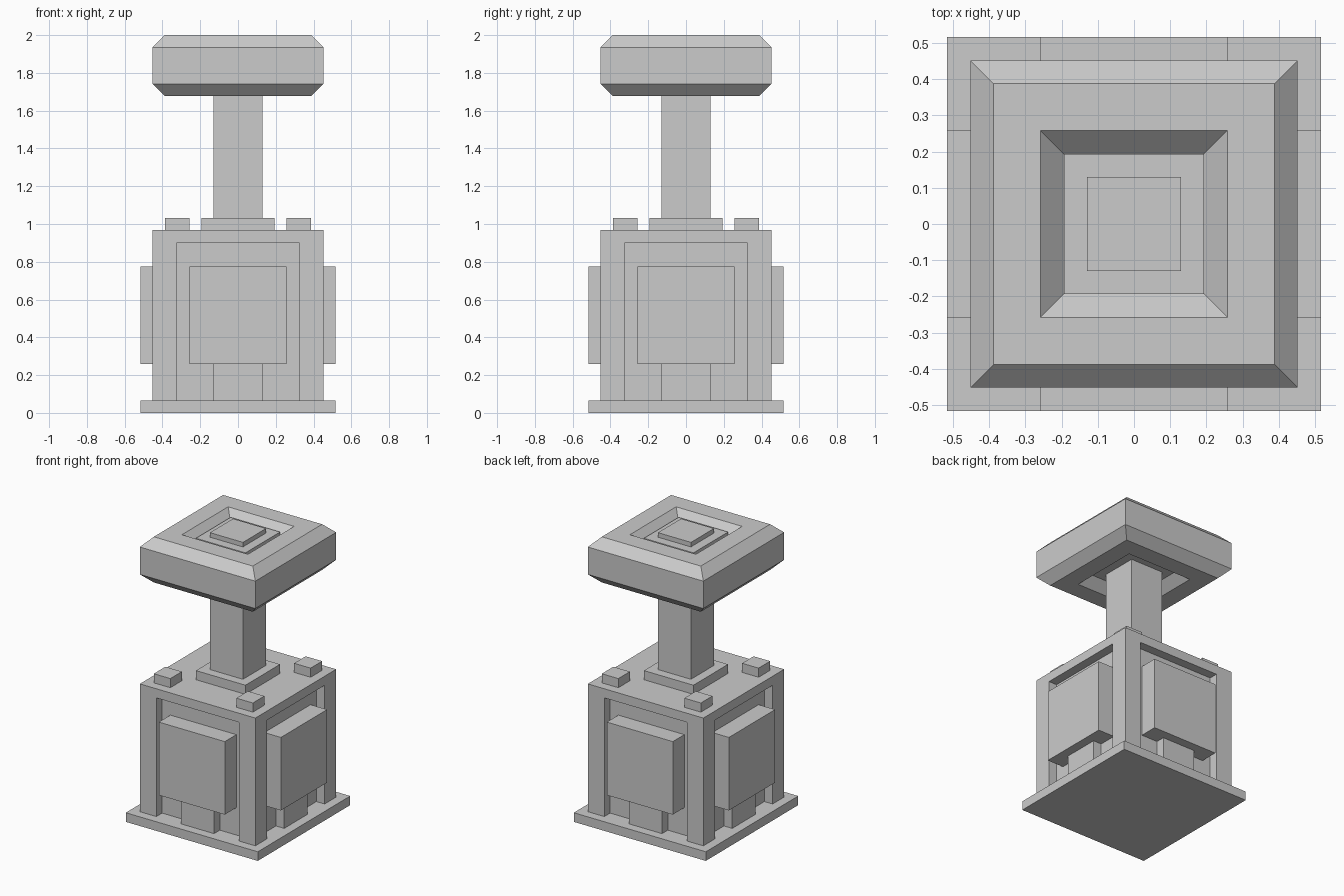
import bpy
import bmesh
from math import pi
from mathutils import Matrix

if "Cube" in bpy.data.objects:
    bpy.data.objects.remove(bpy.data.objects["Cube"])

U = 2 / 31  # grid unit: the model is 31 units tall


def finish(name, bm):
    bmesh.ops.recalc_face_normals(bm, faces=bm.faces)
    mesh = bpy.data.meshes.new(name)
    bm.to_mesh(mesh)
    bm.free()
    ob = bpy.data.objects.new(name, mesh)
    bpy.context.collection.objects.link(ob)
    return ob


def box(name, x0, x1, y0, y1, z0, z1, turn=0):
    """Box from grid-unit bounds, optionally turned about z in quarter turns."""
    bm = bmesh.new()
    bmesh.ops.create_cube(bm, size=1)
    bmesh.ops.scale(bm, vec=((x1 - x0) * U, (y1 - y0) * U, (z1 - z0) * U), verts=bm.verts)
    bmesh.ops.translate(bm, vec=((x0 + x1) / 2 * U, (y0 + y1) / 2 * U, (z0 + z1) / 2 * U),
                        verts=bm.verts)
    bmesh.ops.rotate(bm, matrix=Matrix.Rotation(turn * pi / 2, 3, 'Z'), verts=bm.verts)
    return finish(name, bm)


def block(name, half, z0, z1):
    return box(name, -half, half, -half, half, z0, z1)


def square_loft(name, profile):
    """Skin square rings given as (half width, height), capping both ends."""
    bm = bmesh.new()
    rings = [[bm.verts.new((sx * h * U, sy * h * U, z * U))
              for sx, sy in ((-1, -1), (1, -1), (1, 1), (-1, 1))] for h, z in profile]
    for a, b in zip(rings, rings[1:]):
        for i in range(4):
            j = (i + 1) % 4
            bm.faces.new((a[i], a[j], b[j], b[i]))
    bm.faces.new(rings[0])
    bm.faces.new(rings[-1])
    return finish(name, bm)


# Base and body
block("base_plate", 8, 0, 1)
block("body_core", 6, 1, 14)
block("body_top", 7, 14, 15)

# Corner pillars and the studs above them
for sx in (0, 1):
    for sy in (0, 1):
        px, py = (5 if sx else -7), (5 if sy else -7)
        box("corner_pillar", px, px + 2, py, py + 2, 1, 14)
        cx, cy = (4 if sx else -6), (4 if sy else -6)
        box("top_stud", cx, cx + 2, cy, cy + 2, 15, 16)

# Raised panel and its foot on each side
for t in range(4):
    box("side_panel", -4, 4, -8, -6, 4, 12, t)
    box("panel_foot", -2, 2, -7, -6, 1, 4, t)

# Post and its collar
block("post_collar", 3, 15, 16)
block("post", 2, 16, 31)

# Bevelled head, recessed around the post above and below
square_loft("head", [(3, 30.5), (3, 30), (4, 31), (6, 31), (7, 30),
                     (7, 27), (6, 26), (4, 26), (3, 27)])
